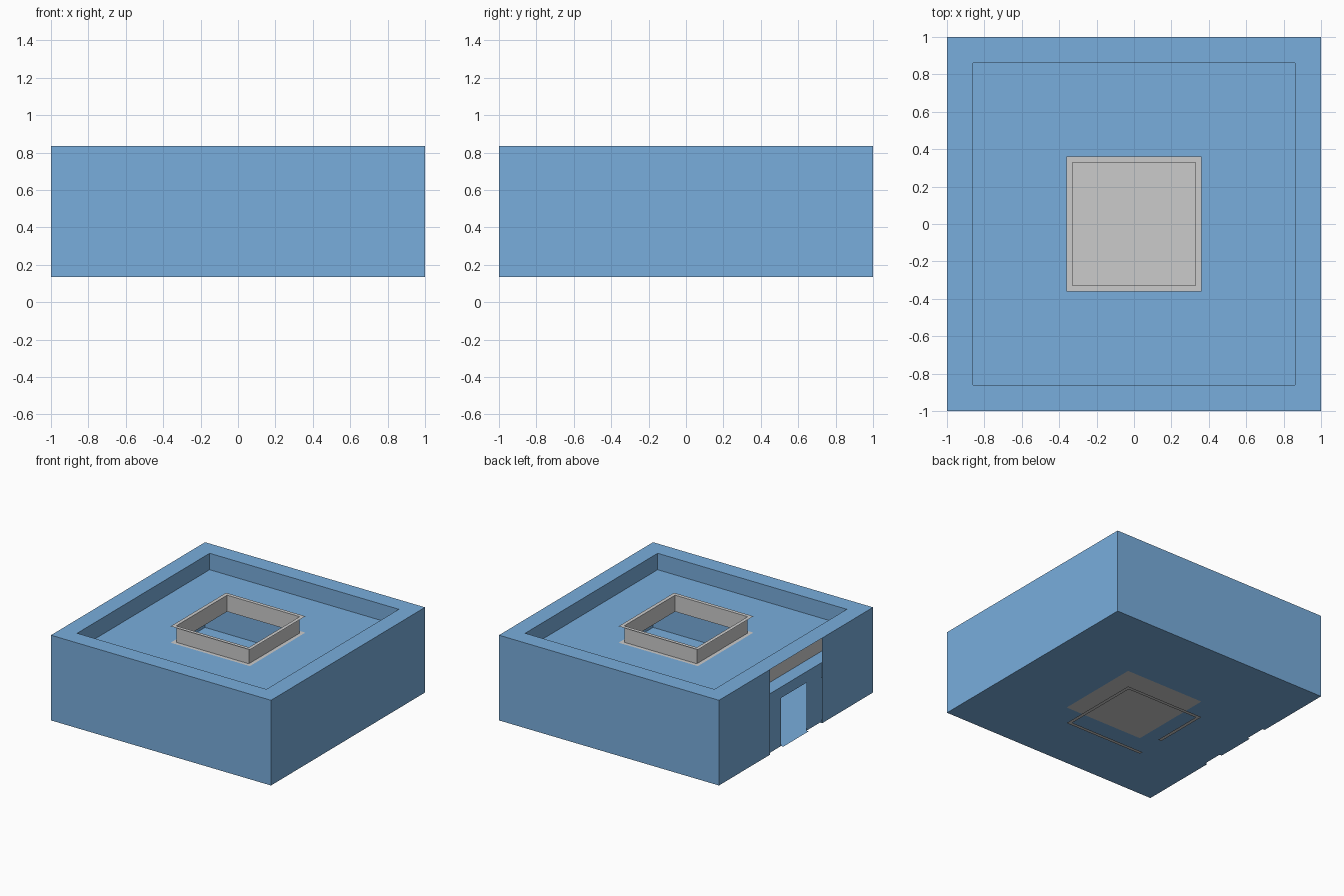
import bpy, bmesh

if "Cube" in bpy.data.objects:
    bpy.data.objects.remove(bpy.data.objects["Cube"])

blue = bpy.data.materials.new("blue_paint")
blue.diffuse_color = (0.19, 0.42, 0.72, 1)
blue.use_nodes = True
blue.node_tree.nodes["Principled BSDF"].inputs["Base Color"].default_value = blue.diffuse_color

Z_FLOOR, Z_ROOF, Z_TOP = 0.135, 0.70, 0.835
R_IN, R_FRAME, R_HOLE = 0.86, 0.36, 0.33
DOOR_BAY, DOOR, X_DOOR = 0.34, 0.165, -0.98


def rect(bm, axis, sign, c, u0, u1, v0, v1):
    """Flat sheet at axis = c, facing sign * axis."""
    pts = [(u0, v0), (u1, v0), (u1, v1), (u0, v1)]
    if (sign < 0) != (axis == "y"):
        pts.reverse()
    place = {"x": lambda u, v: (c, u, v),
             "y": lambda u, v: (u, c, v),
             "z": lambda u, v: (u, v, c)}[axis]
    bm.faces.new([bm.verts.new(place(u, v)) for u, v in pts])


def ring(bm, sign, z, outer, inner):
    """Flat square ring."""
    for s in (-1, 1):
        a, b = sorted((s * outer, s * inner))
        rect(bm, "z", sign, z, -outer, outer, a, b)
        rect(bm, "z", sign, z, a, b, -inner, inner)


def tube(bm, r, z0, z1, out):
    """Four upright sheets around a square."""
    for s in (-1, 1):
        rect(bm, "x", s * out, s * r, -r, r, z0, z1)
        rect(bm, "y", s * out, s * r, -r, r, z0, z1)


def finish(name, bm, mat=None):
    bmesh.ops.remove_doubles(bm, verts=bm.verts, dist=1e-5)
    me = bpy.data.meshes.new(name)
    bm.to_mesh(me)
    bm.free()
    ob = bpy.data.objects.new(name, me)
    bpy.context.collection.objects.link(ob)
    if mat:
        me.materials.append(mat)
    return ob


# outer walls, left side open at the door bay
bm = bmesh.new()
rect(bm, "x", 1, 1, -1, 1, Z_FLOOR, Z_TOP)
for s in (-1, 1):
    rect(bm, "y", s, s, -1, 1, Z_FLOOR, Z_TOP)
    a, b = sorted((s * DOOR_BAY, s))
    rect(bm, "x", -1, -1, a, b, Z_FLOOR, Z_TOP)
finish("outer_walls", bm, blue)

# parapet cap, its inner faces and the sunken roof
bm = bmesh.new()
ring(bm, 1, Z_TOP, 1, R_IN)
tube(bm, R_IN, Z_ROOF, Z_TOP, -1)
ring(bm, 1, Z_ROOF, R_IN, R_FRAME)
finish("roof", bm, blue)

# floor, notched on both sides of the door sill
bm = bmesh.new()
ring(bm, -1, Z_FLOOR, -X_DOOR, R_FRAME)
rect(bm, "z", -1, Z_FLOOR, -X_DOOR, 1, -1, 1)
for s in (-1, 1):
    a, b = sorted((s, s * -X_DOOR))
    rect(bm, "z", -1, Z_FLOOR, X_DOOR, -X_DOOR, a, b)
    a, b = sorted((s * DOOR_BAY, s))
    rect(bm, "z", -1, Z_FLOOR, -1, X_DOOR, a, b)
rect(bm, "z", -1, Z_FLOOR, -1, X_DOOR, -DOOR, DOOR)
finish("floor", bm, blue)

# door wall with an open doorway and a ledge behind its top
Z_LEDGE, Z_DOOR = 0.62, 0.53
bm = bmesh.new()
for s in (-1, 1):
    a, b = sorted((s * DOOR, s * (DOOR_BAY + 0.02)))
    rect(bm, "x", -1, X_DOOR, a, b, Z_FLOOR, Z_LEDGE)
rect(bm, "x", -1, X_DOOR, -DOOR, DOOR, Z_DOOR, Z_LEDGE)
rect(bm, "z", 1, Z_LEDGE, X_DOOR, -0.865, -0.55, 0.55)
finish("door_wall", bm, blue)

# grey panel behind the ledge
bm = bmesh.new()
rect(bm, "x", -1, -0.865, -0.55, 0.55, Z_LEDGE, Z_TOP - 0.005)
finish("back_panel", bm)

# skylight frame: upright sides with a flange above and below
bm = bmesh.new()
ring(bm, 1, Z_TOP, R_FRAME, R_HOLE)
tube(bm, R_HOLE, Z_ROOF, Z_TOP, 1)
ring(bm, 1, Z_ROOF, R_FRAME, R_HOLE)
finish("skylight_frame", bm)

# hatch plate in the floor
bm = bmesh.new()
rect(bm, "z", -1, Z_FLOOR, -R_FRAME, R_FRAME, -R_FRAME, R_FRAME)
finish("floor_hatch", bm)

# lower trim strips, with a gap on the left side
bm = bmesh.new()
for s in (-1, 1):
    a, b = sorted((s * R_HOLE, s * R_FRAME))
    rect(bm, "z", -1, 0, -R_FRAME, R_FRAME, a, b)
rect(bm, "z", -1, 0, R_HOLE, R_FRAME, -R_HOLE, R_HOLE)
rect(bm, "z", -1, 0, -R_FRAME, -R_HOLE, -0.11, R_HOLE)
finish("lower_trim", bm)
